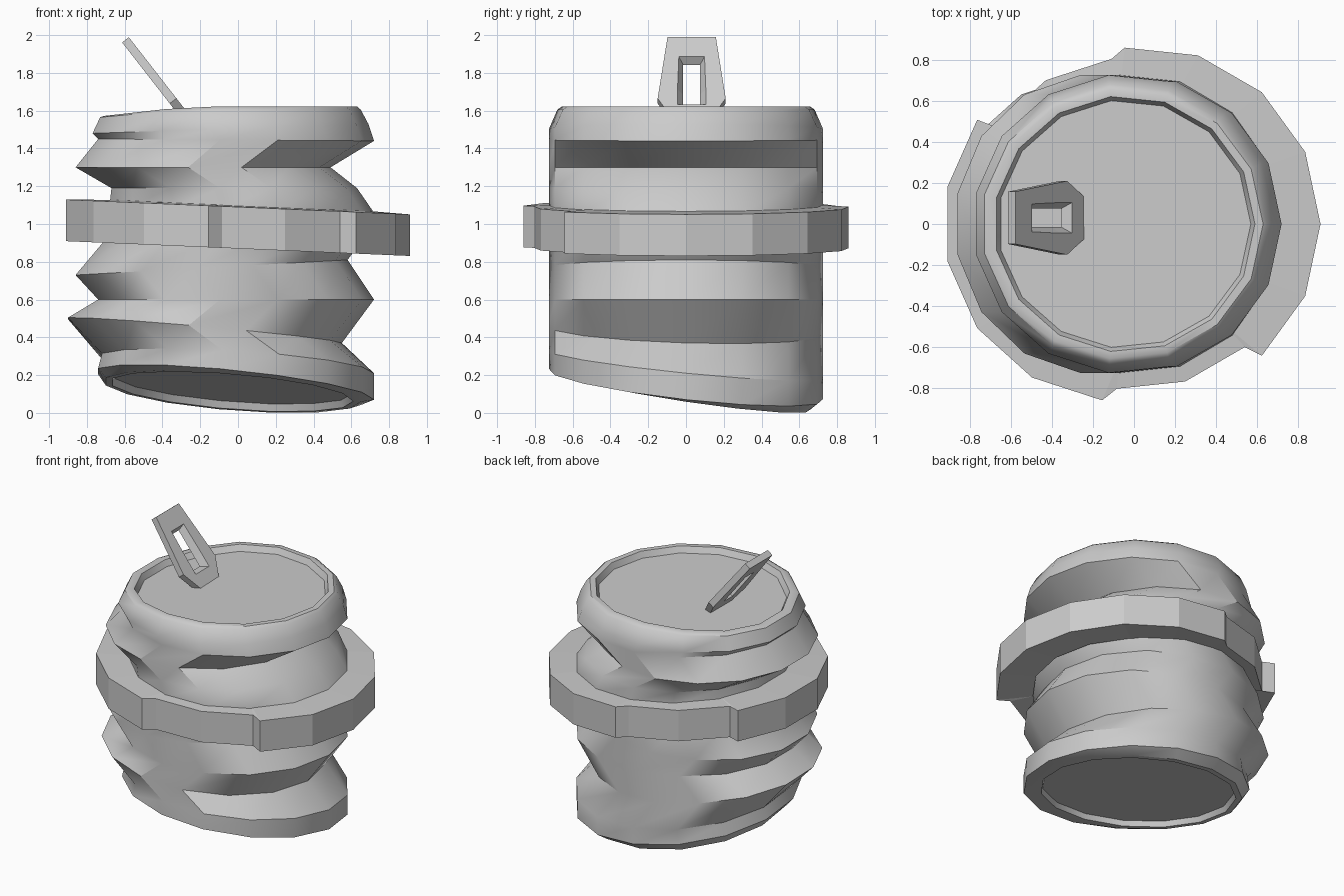
import bpy, bmesh, math
from mathutils import Vector

if "Cube" in bpy.data.objects:
    bpy.data.objects.remove(bpy.data.objects["Cube"])

SIDES = 15
STEP = math.tau / SIDES
LEFT = math.cos(STEP / 2)      # a flat side faces -x, a corner faces +x


def finish(name, bm, angle=None):
    bmesh.ops.recalc_face_normals(bm, faces=bm.faces)
    me = bpy.data.meshes.new(name)
    bm.to_mesh(me)
    bm.free()
    ob = bpy.data.objects.new(name, me)
    bpy.context.collection.objects.link(ob)
    if angle:
        bpy.ops.object.select_all(action='DESELECT')
        ob.select_set(True)
        bpy.context.view_layer.objects.active = ob
        bpy.ops.object.shade_smooth_by_angle(angle=math.radians(angle))
    return ob


def bridge(bm, a, b):
    n = len(a)
    for i in range(n):
        j = (i + 1) % n
        bm.faces.new((a[i], a[j], b[j], b[i]))


# Crumpled can: each ring is left x, left z, right x, right z, y radius, y tilt
rings = [
    (-0.65, 0.20, 0.60, 0.10, 0.61, -0.15),   # bottom recess
    (-0.665, 0.163, 0.61, 0.061, 0.62, -0.15),
    (-0.70, 0.166, 0.65, 0.059, 0.665, -0.15),
    (-0.74, 0.22, 0.72, 0.07, 0.73, -0.11),
    (-0.72, 0.30, 0.72, 0.21, 0.73, -0.10),
    (-0.90, 0.50, 0.55, 0.37, 0.73, -0.03),   # folds
    (-0.74, 0.60, 0.72, 0.60, 0.73, 0),
    (-0.86, 0.73, 0.58, 0.81, 0.73, 0),
    (-0.70, 0.92, 0.70, 0.97, 0.73, 0),
    (-0.68, 1.10, 0.72, 1.06, 0.73, 0),
    (-0.67, 1.19, 0.63, 1.19, 0.73, 0),
    (-0.86, 1.30, 0.49, 1.30, 0.73, 0),
    (-0.74, 1.45, 0.72, 1.44, 0.73, 0),
    (-0.77, 1.48, 0.69, 1.53, 0.73, 0),       # shoulder and top rim
    (-0.73, 1.565, 0.65, 1.605, 0.685, 0),
    (-0.71, 1.572, 0.63, 1.622, 0.66, 0),
    (-0.67, 1.572, 0.59, 1.622, 0.625, 0),
    (-0.65, 1.53, 0.57, 1.58, 0.605, 0),      # lid recess
]
bm = bmesh.new()
loops = []
for xl, zl, xr, zr, ry, tilt in rings:
    loop = []
    for k in range(SIDES):
        c, s = math.cos(k * STEP), math.sin(k * STEP)
        t = (c + LEFT) / (1 + LEFT)
        tz = min(1, 3 * t) if zl > 1.5 else t   # lid is bent down on the left
        y = ry * s
        loop.append(bm.verts.new((xl + (xr - xl) * t, y, zl + (zr - zl) * tz + tilt * y)))
    loops.append(loop)
for a, b in zip(loops, loops[1:]):
    bridge(bm, a, b)
bm.faces.new(loops[0])
bm.faces.new(loops[-1])
finish("can_body", bm, 35)

# Broken band: four arcs with steps between; first step, last step, radius, x shift
arcs = [(-2, 4, 0.865, 0.045), (4, 6, 0.81, -0.025),
        (6, 11, 0.865, -0.065), (11, 13, 0.808, 0.0)]
outline = []
for first, last, r, cx in arcs:
    for k in range(first, last + 1):
        a = k * STEP
        outline.append((a, cx + r * math.cos(a), r * math.sin(a)))
bm = bmesh.new()
band = []
for r_in, h in ((0.66, 0.85 + 0.04), (None, 0.87), (None, 1.09), (0.66, 1.10)):
    loop = []
    for a, x, y in outline:
        if r_in:
            x, y = r_in * math.cos(a), r_in * math.sin(a)
        loop.append(bm.verts.new((x, y, h - 0.043 * x)))
    band.append(loop)
for a, b in zip(band, band[1:]):
    bridge(bm, a, b)
bmesh.ops.remove_doubles(bm, verts=bm.verts, dist=0.001)
finish("band", bm)

# Pull tab: tilted plate with a tapered hole
base = Vector((-0.24, 0.03, 1.555))
along = Vector((-0.335, 0, 0.43)).normalized()
normal = Vector((along.z, 0, -along.x))


def tab_loop(bm, stations, depth):
    pts = [(s, w) for s, w in stations] + [(s, -w) for s, w in reversed(stations)]
    return [bm.verts.new(base + along * s + Vector((0, w, 0)) - normal * depth)
            for s, w in pts]


bm = bmesh.new()
outer = [(0, 0.10), (0.14, 0.18), (0.55, 0.128)]
tab = [tab_loop(bm, outer, 0), tab_loop(bm, outer, 0.045),
       tab_loop(bm, [(0.13, 0.045), (0.2, 0.045), (0.40, 0.045)], 0.045),
       tab_loop(bm, [(0.10, 0.075), (0.2, 0.075), (0.42, 0.068)], 0)]
for i in range(4):
    bridge(bm, tab[i], tab[(i + 1) % 4])
finish("pull_tab", bm)
